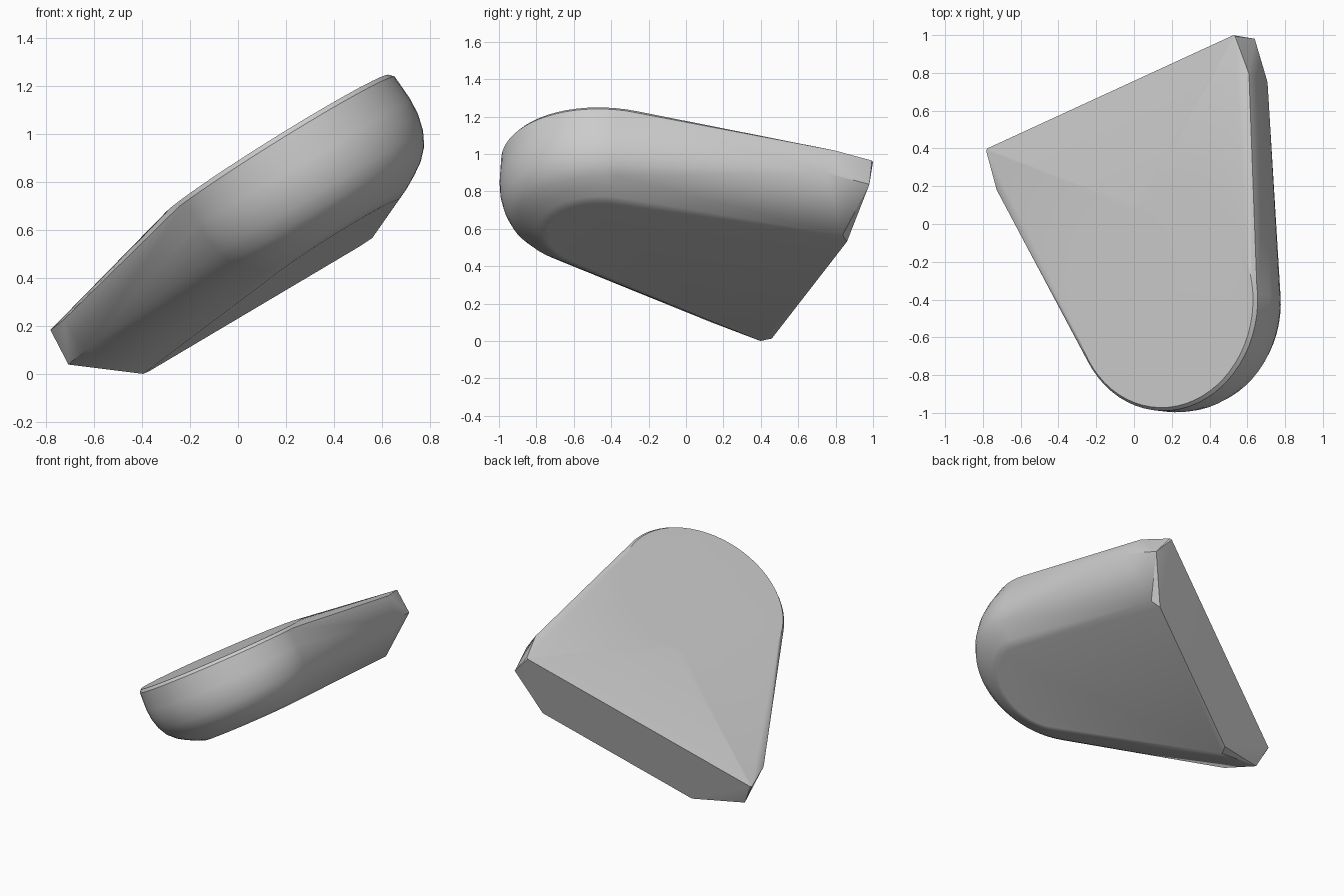
import bpy
import bmesh
import math
from mathutils import Matrix, Vector

cube = bpy.data.objects.get("Cube")
if cube:
    bpy.data.objects.remove(cube, do_unlink=True)

GREY = (0.6, 0.6, 0.6, 1)
grey = bpy.data.materials.new("plain grey")
grey.use_nodes = True
grey.diffuse_color = GREY
grey.node_tree.nodes["Principled BSDF"].inputs["Base Color"].default_value = GREY

# Slab frame: across the back edge, along the wedge, and up from its underside
up = Vector((-0.51, 0, 0.86)).normalized()
slope = Vector((0.86, 0, 0.51)).normalized()
side = Vector((0, 1, 0))
along = (side * 0.93 - slope * 0.368).normalized()
across = (slope * 0.93 + side * 0.368).normalized()
centre = slope * 0.62 - side * 0.405


def place(p, s, w):
    return centre + across * p + along * s + up * w


bm = bmesh.new()

# Rounded nose: rings of (radius, height, tilt) from bevelled rim to underside
NOSE_SHIFT = -0.015
SEGMENTS = 64
nose_profile = [(0.553, 0.740, 0.06), (0.570, 0.720, 0.06), (0.578, 0.62, 0), (0.574, 0.55, 0),
                (0.557, 0.48, 0), (0.527, 0.42, 0), (0.482, 0.37, 0.015), (0.43, 0.333, 0.03),
                (0.375, 0.30, 0.05), (0.32, 0.275, 0.066)]
for radius, height, tilt in nose_profile:
    for i in range(SEGMENTS):
        a = math.tau * i / SEGMENTS
        s = radius * math.sin(a)
        bm.verts.new(place(radius * math.cos(a), s + NOSE_SHIFT, height - tilt * s))

# Mirrored back corners: (half width, distance along, height)
corners = [(0.815, 1.188, 0.555), (0.824, 1.178, 0.557), (0.835, 0.96, 0.566),
           (0.842, 1.157, 0.395), (0.840, 0.91, 0.412),
           (0.546, 1.145, 0.199), (0.597, 1.10, 0.202)]
for p, s, w in corners:
    for sign in (-1, 1):
        bm.verts.new(place(sign * p, s, w))

# Wrap everything in one tight skin
hull = bmesh.ops.convex_hull(bm, input=bm.verts)
loose = {v for v in hull["geom_interior"] + hull["geom_unused"] if isinstance(v, bmesh.types.BMVert)}
bmesh.ops.delete(bm, geom=list(loose), context='VERTS')
bmesh.ops.dissolve_limit(bm, angle_limit=math.radians(0.5), verts=bm.verts, edges=bm.edges)
bmesh.ops.recalc_face_normals(bm, faces=bm.faces)

# Stand it on the ground
lowest = min(v.co.z for v in bm.verts)
bmesh.ops.transform(bm, matrix=Matrix.Translation((0, 0, -lowest)), verts=bm.verts)

mesh = bpy.data.meshes.new("rounded_wedge")
bm.to_mesh(mesh)
bm.free()
mesh.materials.append(grey)
wedge = bpy.data.objects.new("rounded_wedge", mesh)
bpy.context.collection.objects.link(wedge)

# Smooth shading that keeps the broad faces flat
bpy.ops.object.select_all(action='DESELECT')
wedge.select_set(True)
bpy.context.view_layer.objects.active = wedge
bpy.ops.object.shade_smooth_by_angle(angle=math.radians(26))
weighted = wedge.modifiers.new("flat_faces", 'WEIGHTED_NORMAL')
weighted.keep_sharp = True
